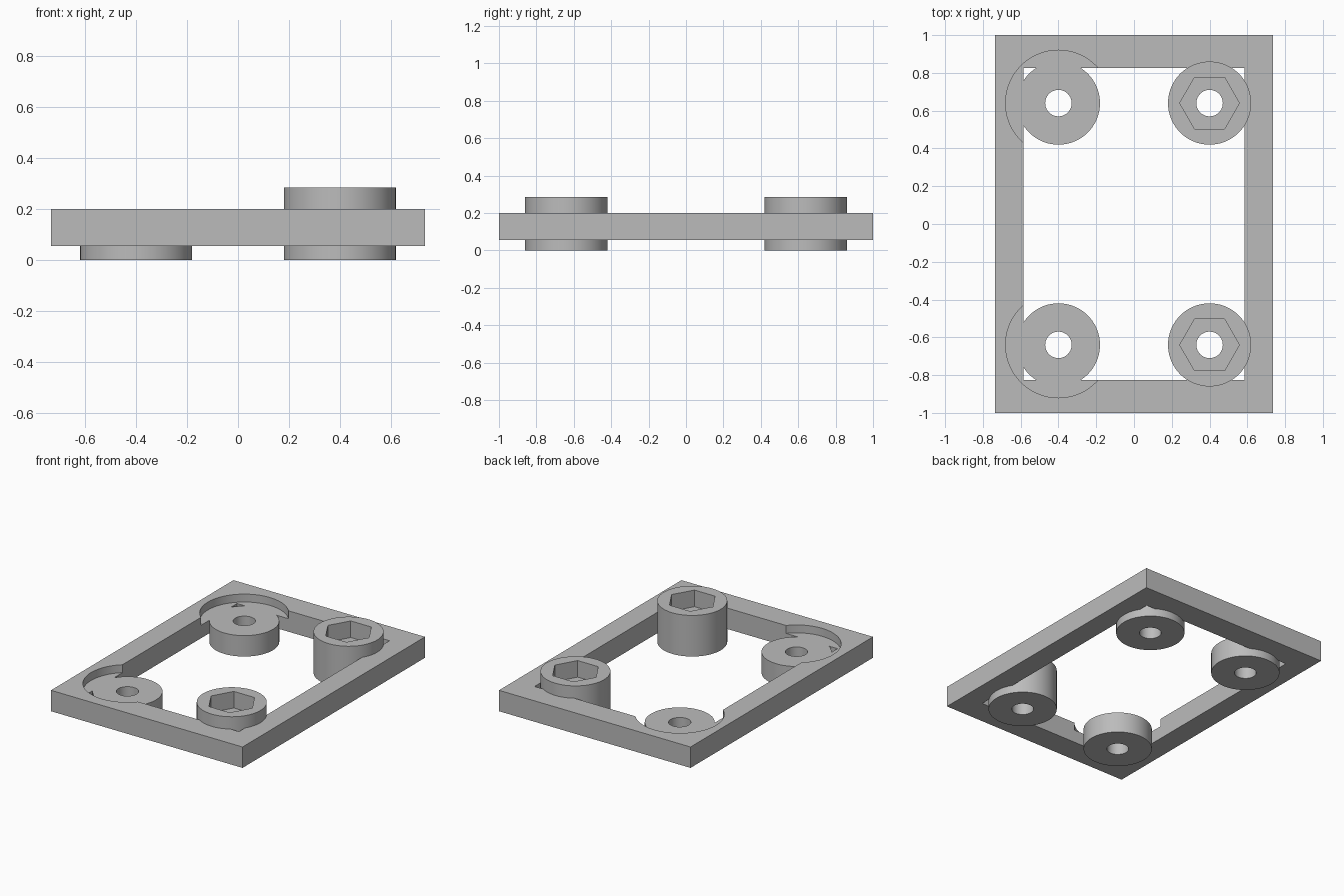
import bpy
import bmesh
import math

cube = bpy.data.objects.get("Cube")
if cube:
    bpy.data.objects.remove(cube, do_unlink=True)

# Single grey finish
grey = bpy.data.materials.new("plain grey")
grey.use_nodes = True
colour = (0.5, 0.5, 0.5, 1)
grey.diffuse_color = colour
grey.node_tree.nodes["Principled BSDF"].inputs["Base Color"].default_value = colour

BOSS_X, BOSS_Y = 0.4, 0.64
FRAME_LOW, FRAME_TOP = 0.055, 0.2
RECESS_FLOOR, TALL_TOP, POCKET_FLOOR = 0.145, 0.285, 0.17


def add_object(name, bm):
    mesh = bpy.data.meshes.new(name)
    bmesh.ops.recalc_face_normals(bm, faces=bm.faces)
    bm.to_mesh(mesh)
    bm.free()
    mesh.materials.append(grey)
    obj = bpy.data.objects.new(name, mesh)
    bpy.context.collection.objects.link(obj)
    return obj


def prism(name, x, y, radius, low, high, sides=72):
    bm = bmesh.new()
    bmesh.ops.create_cone(bm, cap_ends=True, segments=sides, radius1=radius,
                          radius2=radius, depth=high - low)
    # Six-sided pockets point along x
    if sides == 6:
        first = max(bm.verts, key=lambda v: v.co.x)
        turn = -math.atan2(first.co.y, first.co.x)
        for v in bm.verts:
            a = math.atan2(v.co.y, v.co.x) + turn
            v.co.x, v.co.y = radius * math.cos(a), radius * math.sin(a)
    bmesh.ops.translate(bm, verts=bm.verts, vec=(x, y, (low + high) / 2))
    return add_object(name, bm)


def box(name, half_x, half_y, low, high):
    bm = bmesh.new()
    bmesh.ops.create_cube(bm, size=2)
    bmesh.ops.scale(bm, verts=bm.verts, vec=(half_x, half_y, (high - low) / 2))
    bmesh.ops.translate(bm, verts=bm.verts, vec=(0, 0, (low + high) / 2))
    return add_object(name, bm)


def combine(target, tool, operation):
    mod = target.modifiers.new(tool.name, "BOOLEAN")
    mod.operation = operation
    mod.solver = "EXACT"
    mod.object = tool
    bpy.context.view_layer.objects.active = target
    bpy.ops.object.modifier_apply(modifier=mod.name)
    bpy.data.objects.remove(tool, do_unlink=True)


# Open rectangular frame
frame = box("mounting_frame", 0.735, 1, FRAME_LOW, FRAME_TOP)
combine(frame, box("window_cutter", 0.585, 0.825, -1, 1), "DIFFERENCE")

# Round recesses above the two low bosses
for y in (-BOSS_Y, BOSS_Y):
    combine(frame, prism("recess_cutter", -BOSS_X, y, 0.28, RECESS_FLOOR, 1), "DIFFERENCE")

# Corner bosses: low on one side, tall with six-sided pockets on the other
for x, top in ((-BOSS_X, RECESS_FLOOR), (BOSS_X, TALL_TOP)):
    for y in (-BOSS_Y, BOSS_Y):
        combine(frame, prism("boss", x, y, 0.22, 0, top), "UNION")
        combine(frame, prism("bolt_hole", x, y, 0.07, -1, 1), "DIFFERENCE")
        if x > 0:
            combine(frame, prism("nut_pocket", x, y, 0.158, POCKET_FLOOR, 1, 6), "DIFFERENCE")

# Smooth round walls, crisp edges
bpy.ops.object.select_all(action="DESELECT")
frame.select_set(True)
bpy.context.view_layer.objects.active = frame
bpy.ops.object.shade_smooth_by_angle(angle=math.radians(30))
